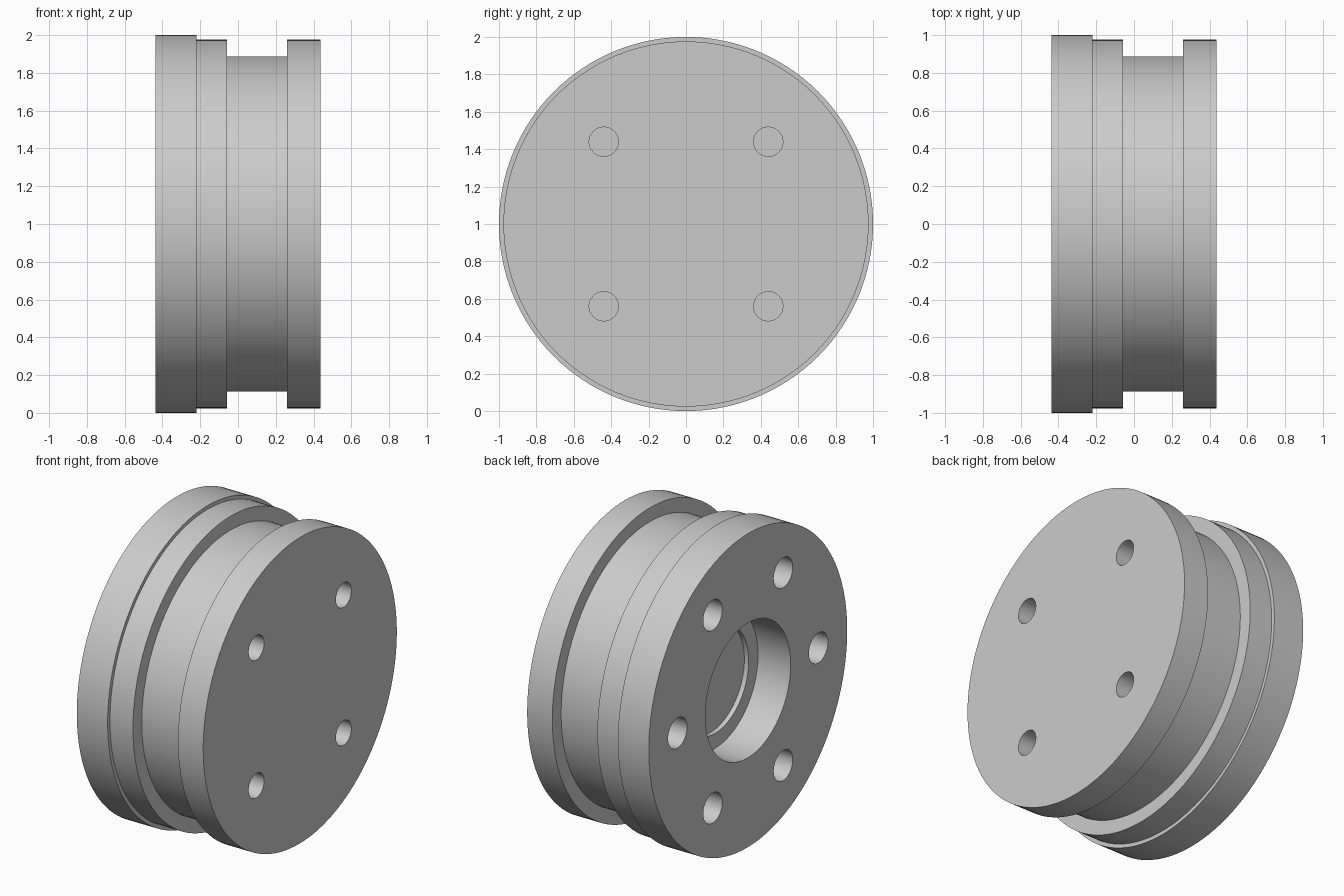
import bpy, bmesh
from math import pi, cos, sin, radians
from mathutils import Matrix, Vector

if "Cube" in bpy.data.objects:
    bpy.data.objects.remove(bpy.data.objects["Cube"])

HALF = 0.4375          # half the length along x
CENTRE_Z = 1.0

grey = bpy.data.materials.new("plain grey")
grey.use_nodes = True
grey.diffuse_color = (0.6, 0.6, 0.6, 1)
grey.node_tree.nodes["Principled BSDF"].inputs["Base Color"].default_value = (0.6, 0.6, 0.6, 1)


def finish(name, bm):
    bmesh.ops.recalc_face_normals(bm, faces=bm.faces)
    mesh = bpy.data.meshes.new(name)
    bm.to_mesh(mesh)
    bm.free()
    mesh.materials.append(grey)
    obj = bpy.data.objects.new(name, mesh)
    bpy.context.collection.objects.link(obj)
    return obj


def lathe(name, profile, steps=128):
    """Turn (x, radius) points about the x axis."""
    bm = bmesh.new()
    verts = [bm.verts.new((x, 0, CENTRE_Z + r)) for x, r in profile]
    edges = [bm.edges.new(pair) for pair in zip(verts, verts[1:])]
    bmesh.ops.spin(bm, geom=verts + edges, cent=(0, 0, CENTRE_Z), axis=(1, 0, 0),
                   angle=2 * pi, steps=steps)
    bmesh.ops.remove_doubles(bm, verts=bm.verts, dist=1e-4)
    return finish(name, bm)


def hole_cutter(name, face_x, depth, radius, ring, count, start):
    """Ring of cylinders sunk to a depth on both sides of an end face."""
    bm = bmesh.new()
    for i in range(count):
        a = start + 2 * pi * i / count
        spot = Vector((face_x, ring * cos(a), CENTRE_Z + ring * sin(a)))
        bmesh.ops.create_cone(bm, cap_ends=True, segments=48, radius1=radius, radius2=radius,
                              depth=2 * depth,
                              matrix=Matrix.Translation(spot) @ Matrix.Rotation(pi / 2, 4, 'Y'))
    return finish(name, bm)


# Stepped hub with a groove, a central bore and a shallow recess in its floor
hub = lathe("grooved_hub", [
    (-HALF + 0.26, 0), (-HALF + 0.26, 0.335),
    (-HALF + 0.23, 0.335), (-HALF + 0.23, 0.43),
    (-HALF, 0.43), (-HALF, 1.0),
    (-0.22, 1.0), (-0.22, 0.976),
    (-0.058, 0.976), (-0.058, 0.887),
    (0.26, 0.887), (0.26, 0.976),
    (HALF, 0.976), (HALF, 0)])

# Bolt holes: six on the bored end, four on the closed end
cutters = [
    hole_cutter("six_bolt_holes", -HALF, 0.25, 0.096, 0.71, 6, 0),
    hole_cutter("four_bolt_holes", HALF, 0.25, 0.078, 0.622, 4, radians(45)),
]
bpy.context.view_layer.objects.active = hub
hub.select_set(True)
for cutter in cutters:
    cutter.hide_render = True
    mod = hub.modifiers.new(cutter.name, 'BOOLEAN')
    mod.operation = 'DIFFERENCE'
    mod.solver = 'EXACT'
    mod.object = cutter
    bpy.ops.object.modifier_apply(modifier=mod.name)
    bpy.data.objects.remove(cutter)

bpy.ops.object.shade_smooth_by_angle(angle=radians(30))
